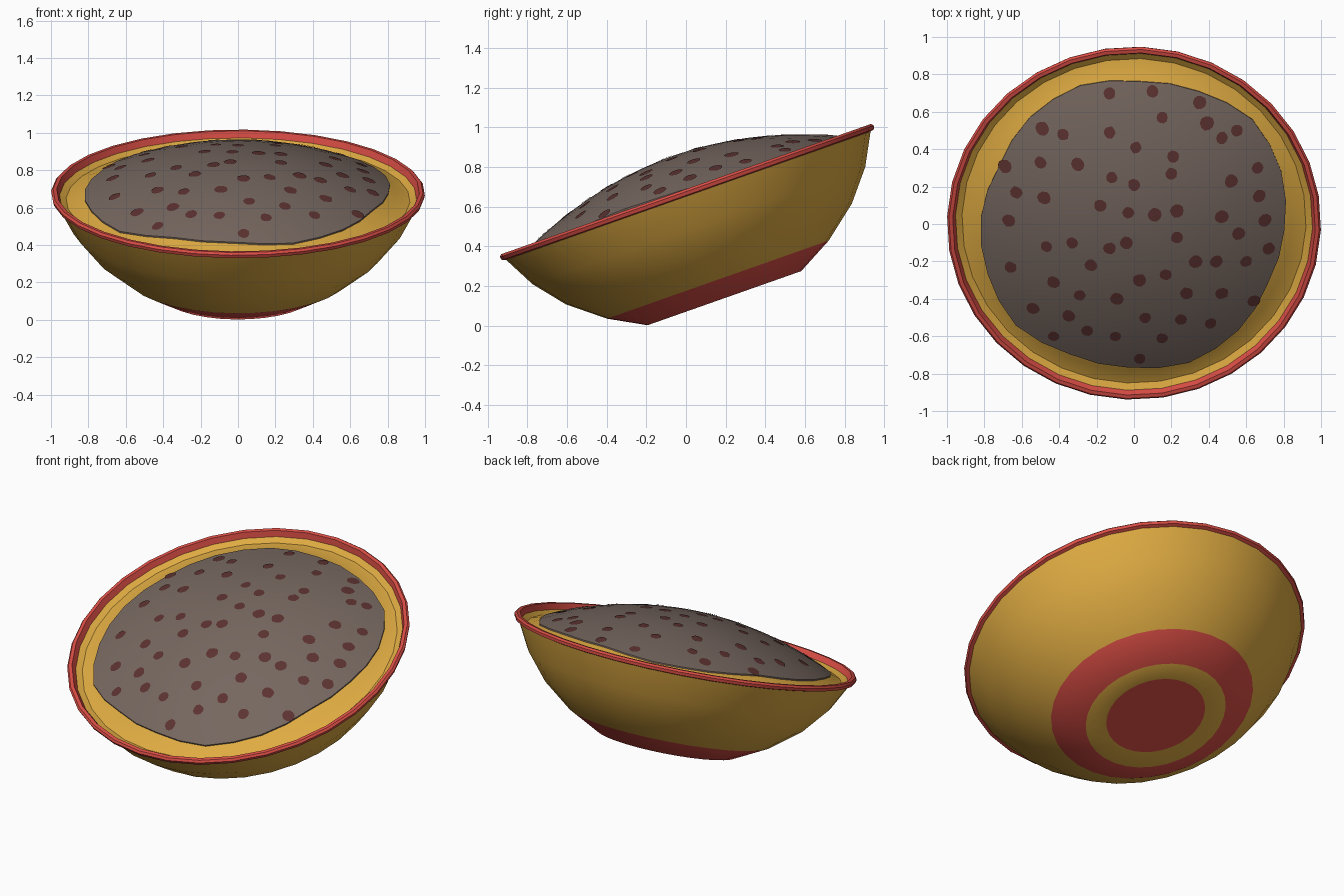
import bpy, math, random
from mathutils import Matrix, Vector

if "Cube" in bpy.data.objects:
    bpy.data.objects.remove(bpy.data.objects["Cube"])

random.seed(4)
SEGS = 32
TILT = math.radians(19.4)
# everything is modelled around the bowl axis, rim plane at w = 0, then tipped
PLACE = (Matrix.Translation((0, 0, 0.688)) @ Matrix.Rotation(TILT, 4, 'X')
         @ Matrix.Rotation(-0.04, 4, 'Z'))


def material(name, rgb):
    m = bpy.data.materials.new(name)
    m.diffuse_color = (*rgb, 1)
    m.use_nodes = True
    m.node_tree.nodes["Principled BSDF"].inputs["Base Color"].default_value = m.diffuse_color
    return m


YELLOW = material("mustard yellow", (0.74, 0.41, 0.055))
RED = material("tomato red", (0.70, 0.075, 0.06))
GREY = material("grey brown", (0.18, 0.135, 0.115))
DARK = material("dark maroon", (0.105, 0.032, 0.03))


def make(name, verts, faces, mats, indices=None):
    mesh = bpy.data.meshes.new(name)
    mesh.from_pydata(verts, [], faces)
    for m in mats:
        mesh.materials.append(m)
    if indices:
        mesh.polygons.foreach_set("material_index", indices)
    mesh.transform(PLACE)
    mesh.update()
    ob = bpy.data.objects.new(name, mesh)
    bpy.context.collection.objects.link(ob)
    bpy.ops.object.select_all(action='DESELECT')
    ob.select_set(True)
    bpy.context.view_layer.objects.active = ob
    bpy.ops.object.shade_smooth_by_angle(angle=math.radians(35))
    return ob


def revolve(name, rings, mats, ids):
    """rings: functions angle -> (radius, height); first and last are capped by a fan.
    ids: material index of each band, including both caps."""
    verts, faces, idx = [], [], []
    for ring in rings:
        for s in range(SEGS):
            a = 2 * math.pi * s / SEGS
            r, h = ring(a)
            verts.append((r * math.cos(a), r * math.sin(a), h))
    last = len(rings) - 1
    n = len(verts)
    verts += [(0, 0, verts[0][2]), (0, 0, verts[last * SEGS][2])]
    for s in range(SEGS):
        t = (s + 1) % SEGS
        faces.append((n, t, s))
        idx.append(ids[0])
        for k in range(last):
            a, b = k * SEGS, (k + 1) * SEGS
            faces.append((a + s, a + t, b + t, b + s))
            idx.append(ids[k + 1])
        faces.append((last * SEGS + s, last * SEGS + t, n + 1))
        idx.append(ids[-1])
    return make(name, verts, faces, mats, idx)


def dome(r):
    return 0.18 * (1 - (r / 0.81) ** 2)


# bowl: (radius, height, colour of the band ending here), 0 yellow, 1 red
profile = [
    (0.29, -0.583, 1), (0.411, -0.583, 0), (0.593, -0.484, 1),      # foot
    (0.765, -0.347, 0), (0.89, -0.195, 0), (0.975, -0.035, 0),      # outer wall
    (0.995, -0.03, 1), (1.0, -0.012, 1), (0.99, 0.0, 1),            # rim
    (0.97, 0.0, 1), (0.955, -0.035, 1), (0.92, -0.052, 0),          # inner lip
]
profile += [(r, dome(r) - 0.008, 0) for r in (0.88, 0.84, 0.8, 0.76)]
profile.append((0.7, dome(0.7) - 0.02, 0))
revolve("bowl", [lambda a, p=p: p[:2] for p in profile], [YELLOW, RED],
        [p[2] for p in profile] + [0])

# filling: domed, with an uneven outline
outline = [.805, .84, .861, .825, .808, .832, .82, .793,
           .82, .834, .86, .815, .815, .845, .823, .79]


def edge(a):
    t = a / (2 * math.pi) * 16
    i = int(t) % 16
    f = t - int(t)
    f = f * f * (3 - 2 * f)
    return outline[i] * (1 - f) + outline[(i + 1) % 16] * f


def filling_ring(k, drop=0.0):
    return lambda a: (edge(a) * k, dome(edge(a) * k) - drop)


rings = [filling_ring(0.999, 0.02)]
rings += [filling_ring(k) for k in (1, .95, .88, .8, .7, .58, .46, .34, .22, .1, .01)]
revolve("filling", rings, [GREY], [0] * (len(rings) + 1))

# spots: positions as seen from above, draped over the filling
spots = [
    (-.13, .70), (.10, .71), (.35, .65), (-.49, .51), (-.38, .48), (-.13, .49),
    (.15, .57), (.39, .54), (.55, .50), (.47, .46), (.01, .41), (.21, .36),
    (-.5, .33), (-.3, .32), (-.69, .31), (-.12, .25), (.2, .27), (.66, .30),
    (.52, .23), (0, .21), (-.63, .17), (-.48, .14), (-.18, .10), (.67, .15),
    (-.67, .02), (-.03, .06), (.11, .05), (.23, .07), (.47, .04), (-.33, -.10),
    (-.47, -.12), (-.04, -.10), (.23, -.07), (.7, .02), (.56, -.05), (-.66, -.23),
    (-.23, -.22), (-.13, -.13), (.33, -.20), (.44, -.20), (.6, -.20), (.72, -.13),
    (.17, -.27), (-.43, -.31), (-.29, -.38), (-.09, -.40), (.03, -.30), (.28, -.37),
    (.47, -.37), (.64, -.41), (-.54, -.45), (-.35, -.49), (-.25, -.57), (-.1, -.6),
    (-.43, -.6), (.06, -.5), (.25, -.51), (.15, -.61), (.41, -.53), (.03, -.72),
]
verts, faces = [], []
for x, y in spots:
    v = y
    for _ in range(8):                      # undo the tilt
        v = (y + math.sin(TILT) * dome(math.hypot(x, v))) / math.cos(TILT)
    c = Matrix.Rotation(0.04, 2) @ Vector((x, v))
    size = random.uniform(0.03, 0.037)
    base = len(verts)
    pts = [c] + [c + size * random.uniform(0.93, 1.07) *
                 Vector((math.cos(k * math.pi / 5), math.sin(k * math.pi / 5)))
                 for k in range(10)]
    verts += [(p.x, p.y, dome(p.length) + 0.003) for p in pts]
    faces += [(base, base + 1 + k, base + 1 + (k + 1) % 10) for k in range(10)]
make("spots", verts, faces, [DARK])
